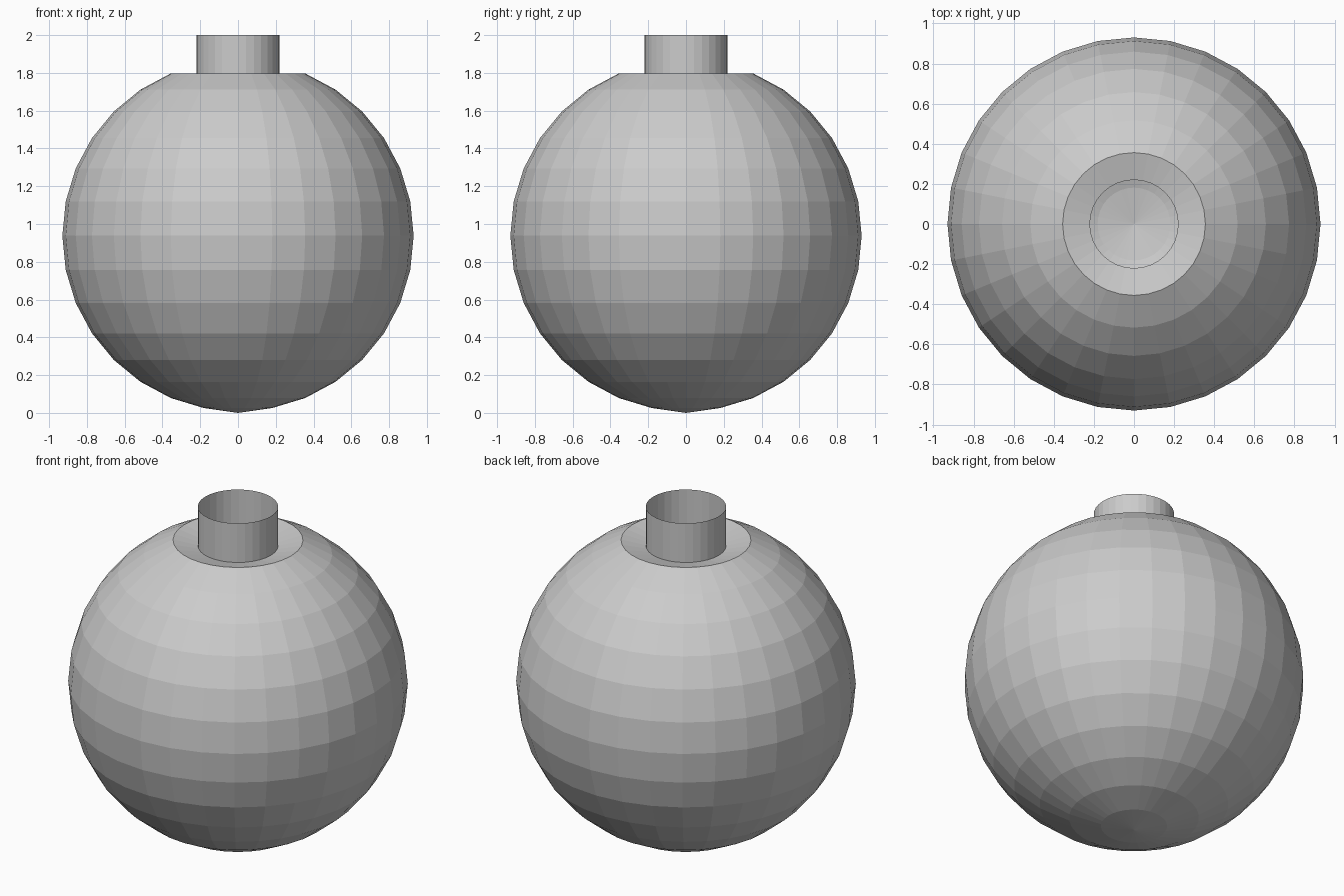
import bpy, bmesh
from math import sin, cos, pi

if "Cube" in bpy.data.objects:
    bpy.data.objects.remove(bpy.data.objects["Cube"])

SEGMENTS = 32      # facets around the axis
STEP = pi / 16     # facet height angle of the globe
R, CZ = 0.93, 0.938
NECK_R, NECK_BASE, NECK_TOP = 0.22, 1.764, 2.0


def lathe(name, profile):
    """Revolve a (radius, z) profile around z into a flat-faced open shell."""
    bm = bmesh.new()
    verts = [bm.verts.new((r, 0, z)) for r, z in profile]
    edges = [bm.edges.new(pair) for pair in zip(verts, verts[1:])]
    bmesh.ops.spin(bm, geom=verts + edges, cent=(0, 0, 0), axis=(0, 0, 1),
                   angle=2 * pi, steps=SEGMENTS)
    bmesh.ops.remove_doubles(bm, verts=bm.verts, dist=1e-4)
    bmesh.ops.dissolve_degenerate(bm, edges=bm.edges, dist=1e-5)
    bmesh.ops.recalc_face_normals(bm, faces=bm.faces)
    # keep the shell facing outwards
    low = min(bm.faces, key=lambda f: f.calc_center_median().z)
    wide = max(bm.faces, key=lambda f: f.calc_center_median().xy.length)
    if wide.normal.xy.dot(wide.calc_center_median().xy) < 0:
        bmesh.ops.reverse_faces(bm, faces=bm.faces)
    mesh = bpy.data.meshes.new(name)
    bm.to_mesh(mesh)
    bm.free()
    obj = bpy.data.objects.new(name, mesh)
    bpy.context.collection.objects.link(obj)
    return obj


# Hollow globe: pole at the bottom, two rings short of the top pole,
# then a shallow funnel shoulder dipping in to the neck
globe = [(0, 0)]
globe += [(R * sin(i * STEP), CZ - R * cos(i * STEP)) for i in range(1, 15)]
lathe("globe_body", globe + [(NECK_R, NECK_BASE)])

# Open tube neck
lathe("neck", [(NECK_R, NECK_BASE), (NECK_R, NECK_TOP)])
